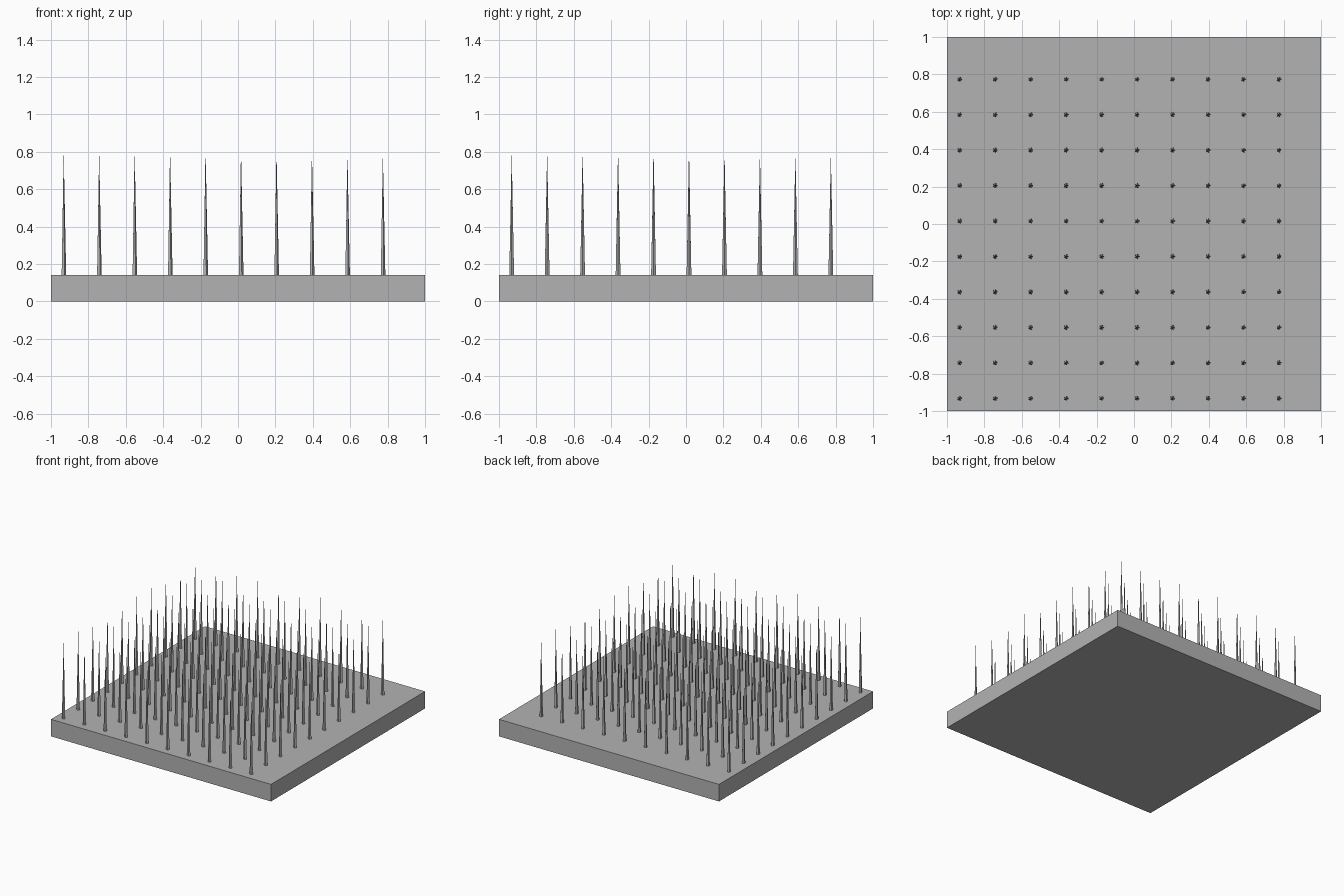
import bpy, bmesh, math
from mathutils import Matrix

cube = bpy.data.objects.get("Cube")
if cube:
    bpy.data.objects.remove(cube, do_unlink=True)

BASE_H = 0.14        # slab thickness
COUNT = 10           # spikes per row
FIRST, PITCH = -0.932, 0.1896
RADIUS = 0.0135
PEAK, FALLOFF = 0.685, 0.0065   # tallest spike and loss per grid step
PEAK_CELL = 4

grey = bpy.data.materials.new("plain_grey")
grey.use_nodes = True
colour = (0.45, 0.45, 0.45, 1)
grey.diffuse_color = colour
grey.node_tree.nodes["Principled BSDF"].inputs["Base Color"].default_value = colour


def add_object(name, bm):
    mesh = bpy.data.meshes.new(name)
    bm.to_mesh(mesh)
    bm.free()
    mesh.materials.append(grey)
    obj = bpy.data.objects.new(name, mesh)
    bpy.context.collection.objects.link(obj)
    return obj


# Square base slab
bm = bmesh.new()
bmesh.ops.create_cube(bm, size=1, matrix=Matrix.Translation((0, 0, BASE_H / 2))
                      @ Matrix.Diagonal((2, 2, BASE_H, 1)))
add_object("base_slab", bm)

# Rows of five-sided spikes, tallest near the middle
for row in range(COUNT):
    bm = bmesh.new()
    for col in range(COUNT):
        height = PEAK - FALLOFF * math.hypot(col - PEAK_CELL, row - PEAK_CELL)
        place = Matrix.Translation((FIRST + col * PITCH, FIRST + row * PITCH,
                                    BASE_H + height / 2))
        # turn one corner towards +x
        turn = Matrix.Rotation(-math.pi / 2, 4, "Z")
        bmesh.ops.create_cone(bm, cap_ends=True, segments=5, radius1=RADIUS,
                              radius2=0, depth=height, matrix=place @ turn)
    bmesh.ops.remove_doubles(bm, verts=bm.verts, dist=0.0001)
    add_object(f"spike_row_{row + 1}", bm)
